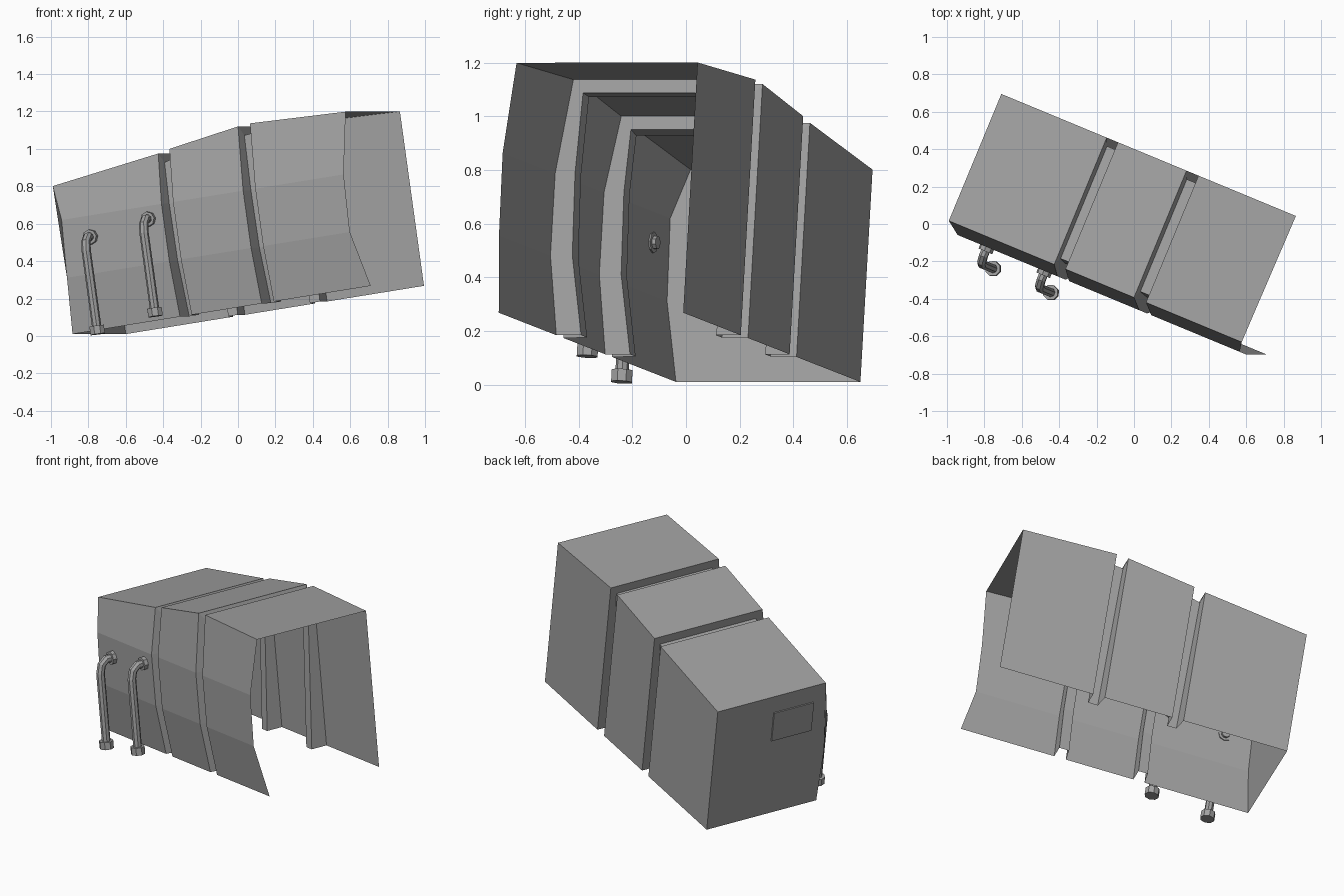
import bpy
import bmesh
import math
from mathutils import Matrix, Vector

cube = bpy.data.objects.get("Cube")
if cube:
    bpy.data.objects.remove(cube, do_unlink=True)

# One grey metal colour
GREY = (0.36, 0.36, 0.36, 1.0)
metal = bpy.data.materials.new("grey metal")
metal.use_nodes = True
metal.diffuse_color = GREY
metal.node_tree.nodes["Principled BSDF"].inputs["Base Color"].default_value = GREY

# Hood frame: x along the hood, y across it, z up; turned and tilted as a whole
FRAME = (Matrix.Translation((-0.6, 0.65, 0.01))
         @ Matrix.Rotation(math.radians(-22.5), 4, "Z")
         @ Matrix.Rotation(math.radians(-8.5), 4, "Y"))
WIDTH = 0.744


def finish(name, bm):
    mesh = bpy.data.meshes.new(name)
    bm.to_mesh(mesh)
    bm.free()
    mesh.materials.append(metal)
    obj = bpy.data.objects.new(name, mesh)
    obj.matrix_world = FRAME
    bpy.context.collection.objects.link(obj)
    return obj


def ring(u, top, shifts=(0, 0, 0, 0)):
    """Outer outline: straight back wall, flat top, bulging front wall."""
    front = [(top, -0.01), (0.61, 0.042), (0.3, 0.042), (0, 0)]
    pts = [Vector((u, 0, 0)), Vector((u, 0, top))]
    pts += [Vector((u + s, -WIDTH - out, h)) for (h, out), s in zip(front, shifts)]
    return pts


def groove_ring(u, top):
    """Outline pulled inwards, more at the bottom than at the top."""
    insets = (-0.1, -0.042, 0.042, 0.08, 0.088, 0.1)
    pts = ring(u, top - 0.05)
    for p, inset in zip(pts, insets):
        p.y += inset
    return pts


def loft(name, rings, cap=False):
    bm = bmesh.new()
    rows = [[bm.verts.new(p) for p in r] for r in rings]
    for a, b in zip(rows, rows[1:]):
        for i in range(len(a) - 1):
            bm.faces.new((a[i], a[i + 1], b[i + 1], b[i]))
    if cap:
        bm.faces.new(rows[0][::-1])
    return finish(name, bm)


# Three hood sections, open below and at the tall end
loft("low_section", [ring(0, 0.8, (0, 0.045, 0.03, 0)), ring(0.629, 0.882)], cap=True)
loft("middle_section", [ring(0.697, 0.897), ring(1.107, 0.957)])
loft("tall_section", [ring(1.178, 0.963), ring(1.745, 0.943, (-0.01, -0.05, -0.06, 0))])

# Sunken grooves between the sections
for name, u0, top0, u1, top1 in (("low_groove", 0.629, 0.882, 0.697, 0.897),
                                 ("tall_groove", 1.107, 0.957, 1.178, 0.963)):
    loft(name, [ring(u0, top0), groove_ring(u0 + 0.012, top0),
                groove_ring(u1, top1), ring(u1, top1)])

# Thin plate on the closed end
bm = bmesh.new()
bmesh.ops.create_cube(bm, size=1, matrix=Matrix.Translation((-0.003, -0.525, 0.595))
                      @ Matrix.Diagonal((0.009, 0.27, 0.19, 1)))
finish("end_plate", bm)


def disc(bm, centre, radius, depth, turn):
    bmesh.ops.create_cone(bm, cap_ends=True, segments=8, radius1=radius, radius2=radius,
                          depth=depth, matrix=Matrix.Translation(centre) @ turn)


# Bent pipes on the front wall, with a nut below and a collar at the wall
def pipe(label, u, lift):
    path = [(-0.88, 0), (-0.88, 0.42), (-0.868, 0.468), (-0.835, 0.495), (-0.765, 0.495)]
    bm = bmesh.new()
    rows = []
    for i, (v, w) in enumerate(path):
        before, after = path[max(i - 1, 0)], path[min(i + 1, len(path) - 1)]
        along = Vector((0, after[0] - before[0], after[1] - before[1])).normalized()
        side = along.cross(Vector((1, 0, 0)))
        rows.append([])
        for k in range(8):
            a = math.tau * (k + 0.5) / 8
            offset = Vector((math.cos(a), 0, 0)) + side * math.sin(a)
            rows[-1].append(bm.verts.new(Vector((u, v, w + lift)) + offset * 0.025))
    for a, b in zip(rows, rows[1:]):
        for k in range(8):
            n = (k + 1) % 8
            bm.faces.new((a[k], a[n], b[n], b[k]))
    bm.faces.new(rows[0])
    bm.faces.new(rows[-1])
    disc(bm, (u, -0.88, lift - 0.008), 0.042, 0.045, Matrix.Identity(4))
    disc(bm, (u, -0.795, lift + 0.495), 0.04, 0.03, Matrix.Rotation(math.pi / 2, 4, "X"))
    bmesh.ops.recalc_face_normals(bm, faces=bm.faces)
    finish(label, bm)


pipe("low_pipe", 0.2, 0)
pipe("high_pipe", 0.545, 0.045)
